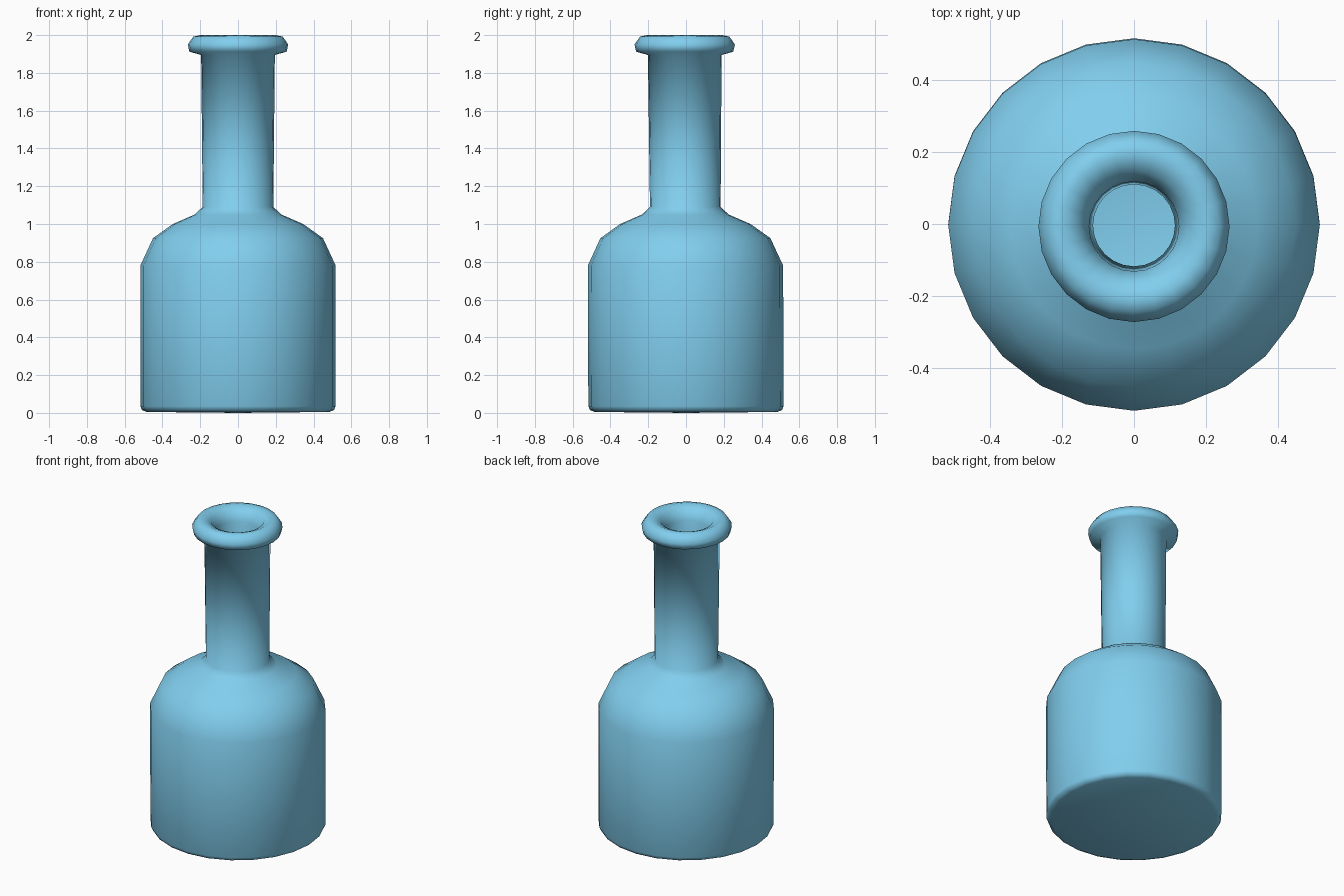
import bpy, bmesh
from math import sin, cos, tau

if "Cube" in bpy.data.objects:
    bpy.data.objects.remove(bpy.data.objects["Cube"])

SEGMENTS = 24

# Closed bottle profile (radius, height): base, outer wall, lip, inner wall, inner floor
outer = [(0.485, 0.005), (0.508, 0.015), (0.517, 0.035), (0.517, 0.78), (0.45, 0.925),
         (0.345, 1.00), (0.23, 1.05), (0.187, 1.09), (0.195, 1.895)]
lip = [(0.257, 1.912), (0.266, 1.95), (0.237, 1.992), (0.2, 2.0), (0.155, 1.98)]
inner = [(0.125, 1.92), (0.114, 1.07), (0.2, 0.98), (0.31, 0.935), (0.395, 0.875),
         (0.447, 0.76), (0.447, 0.09), (0.425, 0.07)]


def lathe(name, profile):
    """Spin a profile around z and cap both ends with a fan."""
    bm = bmesh.new()
    rings = []
    for r, z in profile:
        lean = -0.0035 * z  # the neck leans very slightly to the front
        rings.append([bm.verts.new((r * cos(tau * i / SEGMENTS),
                                    r * sin(tau * i / SEGMENTS) + lean, z))
                      for i in range(SEGMENTS)])
    for a, b in zip(rings, rings[1:]):
        for i in range(SEGMENTS):
            j = (i + 1) % SEGMENTS
            bm.faces.new((a[i], a[j], b[j], b[i]))
    for ring, z in ((rings[0], 0.0), (rings[-1], profile[-1][1])):
        centre = bm.verts.new((0, 0, z))
        for i in range(SEGMENTS):
            bm.faces.new((centre, ring[i], ring[(i + 1) % SEGMENTS]))
    bmesh.ops.recalc_face_normals(bm, faces=bm.faces)
    for f in bm.faces:
        f.smooth = True
    mesh = bpy.data.meshes.new(name)
    bm.to_mesh(mesh)
    bm.free()
    obj = bpy.data.objects.new(name, mesh)
    bpy.context.collection.objects.link(obj)
    return obj


bottle = lathe("bottle", outer + lip + inner)

# Light blue glaze
blue = bpy.data.materials.new("light_blue")
blue.diffuse_color = (0.22, 0.62, 0.86, 1)
blue.use_nodes = True
blue.node_tree.nodes["Principled BSDF"].inputs["Base Color"].default_value = blue.diffuse_color
bottle.data.materials.append(blue)
